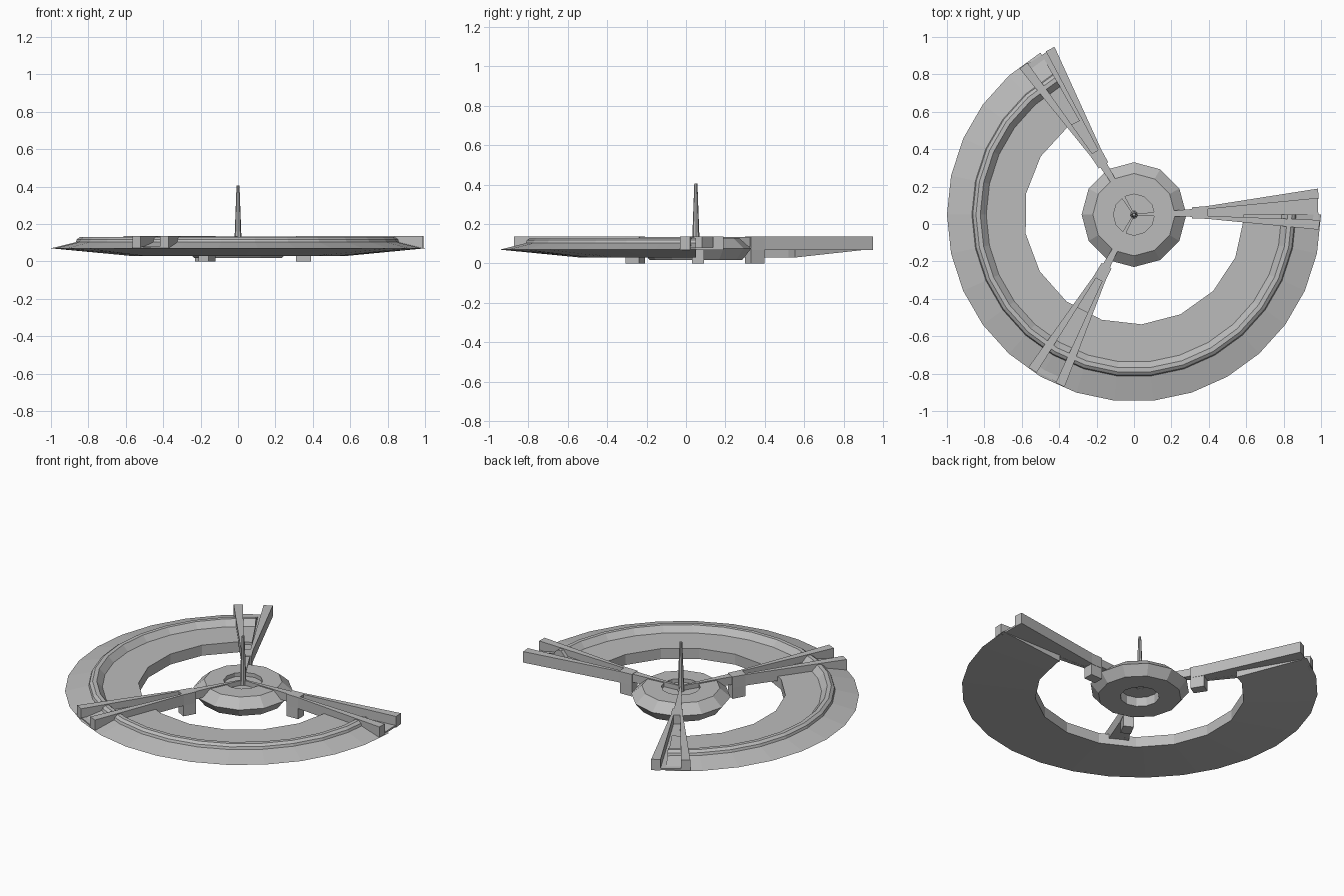
import bpy, bmesh, math
from mathutils import Matrix, Vector

if "Cube" in bpy.data.objects:
    bpy.data.objects.remove(bpy.data.objects["Cube"])

CY = 0.05  # the structure's axis sits slightly behind the origin
grey = bpy.data.materials.new("light_grey_metal")
grey.diffuse_color = (0.5, 0.5, 0.5, 1)
grey.use_nodes = True
grey.node_tree.nodes["Principled BSDF"].inputs["Base Color"].default_value = grey.diffuse_color


def finish(name, bm, turn=0.0):
    bmesh.ops.recalc_face_normals(bm, faces=bm.faces)
    bm.transform(Matrix.Translation((0, CY, 0)) @ Matrix.Rotation(math.radians(turn), 4, 'Z'))
    me = bpy.data.meshes.new(name)
    bm.to_mesh(me)
    bm.free()
    me.materials.append(grey)
    ob = bpy.data.objects.new(name, me)
    bpy.context.collection.objects.link(ob)
    return ob


def prism(bm, outline, z0, z1):
    """Vertical prism from an xy outline."""
    lo = [bm.verts.new((x, y, z0)) for x, y in outline]
    hi = [bm.verts.new((x, y, z1)) for x, y in outline]
    n = len(lo)
    bm.faces.new(lo[::-1])
    bm.faces.new(hi)
    for i in range(n):
        j = (i + 1) % n
        bm.faces.new((lo[i], lo[j], hi[j], hi[i]))


def lathe(bm, profile, angles, closed, facet=None):
    """Sweep a closed (radius, z) profile; facet gives each point its own polygon step."""
    rows = []
    for a in angles:
        row = []
        for i, (r, z) in enumerate(profile):
            if facet:
                step, start = facet[i]
                off = (a - start) % step - step / 2
                r *= math.cos(math.radians(step / 2)) / math.cos(math.radians(off))
            t = math.radians(a)
            row.append(bm.verts.new((r * math.cos(t), r * math.sin(t), z)))
        rows.append(row)
    m = len(profile)
    pairs = list(zip(rows, rows[1:])) + ([(rows[-1], rows[0])] if closed else [])
    for p, q in pairs:
        for i in range(m):
            j = (i + 1) % m
            bm.faces.new((p[i], p[j], q[j], q[i]))
    if not closed:
        bm.faces.new(rows[0])
        bm.faces.new(rows[-1][::-1])


# Two-thirds ring: fine outer rim and rail, coarser inner edge
profile = [(1.0, .07), (.867, .103), (.862, .118), (.845, .13), (.822, .13),
           (.79, .095), (.588, .095), (.588, .03)]
outer, inner = (12, 120), (21, 127)
facet = [outer] * 6 + [inner] * 2
angles = sorted({120 + 12 * k for k in range(21)} | {127 + 21 * k for k in range(12)})
bm = bmesh.new()
lathe(bm, profile, angles, False, facet)
finish("partial_ring", bm)

# Central hub with a recess above and an opening below
bm = bmesh.new()
lathe(bm, [(.28, .075), (.22, .128), (.11, .128), (.11, .105), (.02, .105),
           (.02, .075), (.11, .075), (.11, .018), (.235, .018)],
      [30 * k for k in range(12)], True)
finish("hub", bm)

# Central tapered mast
bm = bmesh.new()
bmesh.ops.create_cone(bm, cap_ends=True, segments=8, radius1=.02, radius2=.008, depth=.325,
                      matrix=Matrix.Translation((0, 0, .2425)))
finish("mast", bm)

# Three arms: forked beams, floor plate, thin spoke and foot
for k in range(3):
    turn = 1.7 + 120 * k
    bm = bmesh.new()
    for s in (1, -1):
        prism(bm, [(.39, .018 * s), (.99, .058 * s), (.987, .11 * s), (.39, .034 * s)], .068, .136)
    finish(f"fork_beams_{k + 1}", bm, turn)

    bm = bmesh.new()
    prism(bm, [(.385, -.03), (.985, -.1), (.985, .1), (.385, .03)], .069, .08)
    finish(f"arm_floor_{k + 1}", bm, turn)

    bm = bmesh.new()
    prism(bm, [(0, -.004), (.315, -.021), (.315, .021), (0, .004)], .085, .134)
    finish(f"spoke_{k + 1}", bm, turn)

    bm = bmesh.new()
    prism(bm, [(.31, -.03), (.395, -.034), (.395, .034), (.31, .03)], .068, .136)
    finish(f"fork_root_{k + 1}", bm, turn)

    bm = bmesh.new()
    prism(bm, [(.31, -.03), (.39, -.03), (.39, .03), (.31, .03)], 0, .07)
    finish(f"foot_{k + 1}", bm, turn)
